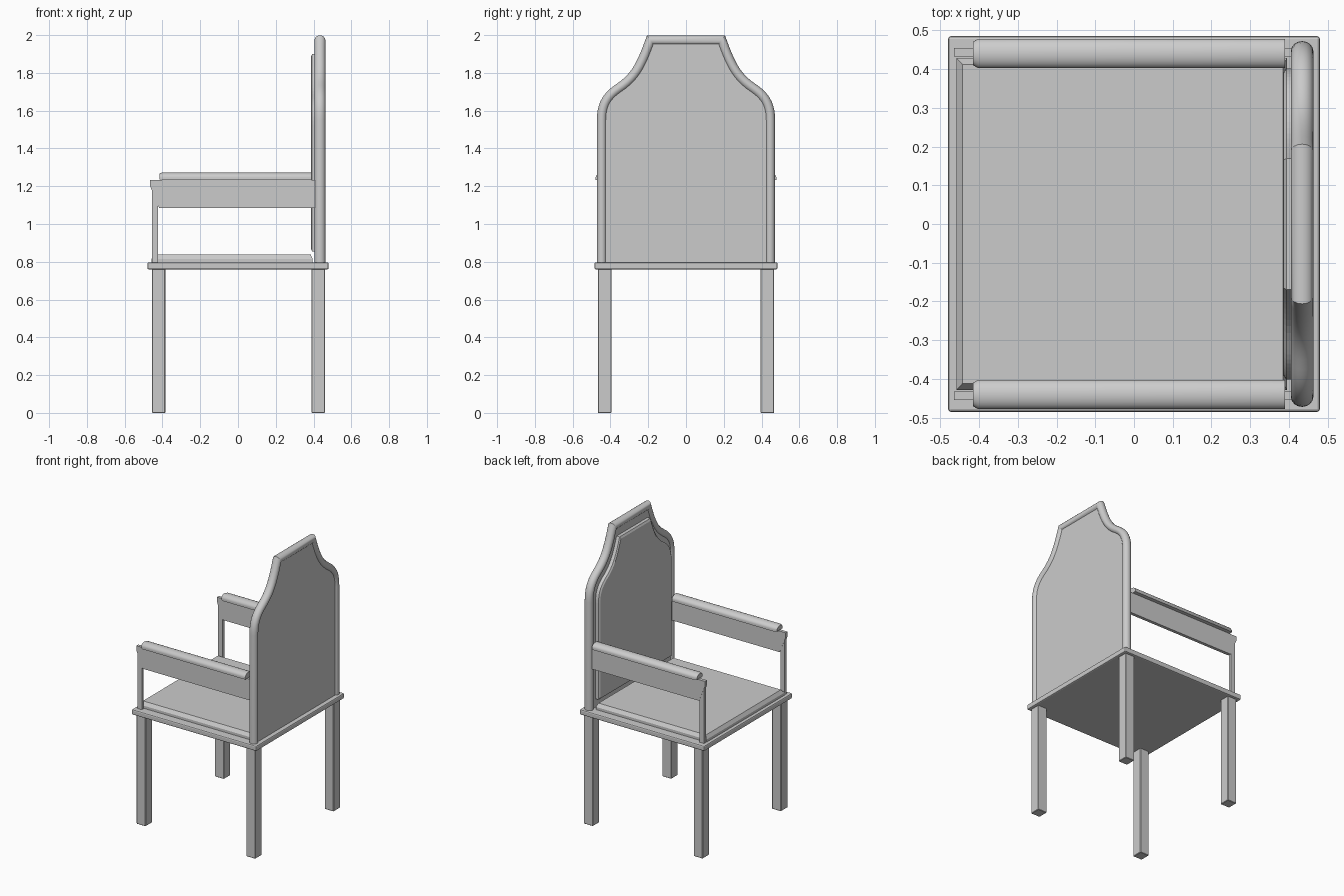
import bpy, bmesh, math
from mathutils import Vector

cube = bpy.data.objects.get("Cube")
if cube:
    bpy.data.objects.remove(cube, do_unlink=True)

grey = bpy.data.materials.new("plain_grey")
grey.use_nodes = True
grey.diffuse_color = (0.6, 0.6, 0.6, 1)
grey.node_tree.nodes["Principled BSDF"].inputs["Base Color"].default_value = (0.6, 0.6, 0.6, 1)


def finish(name, bm, bevel=0, segments=1, smooth=False):
    bmesh.ops.recalc_face_normals(bm, faces=bm.faces)
    mesh = bpy.data.meshes.new(name)
    bm.to_mesh(mesh)
    bm.free()
    obj = bpy.data.objects.new(name, mesh)
    bpy.context.collection.objects.link(obj)
    mesh.materials.append(grey)
    if bevel:
        mod = obj.modifiers.new("bevel", "BEVEL")
        mod.width, mod.segments = bevel, segments
    if smooth:
        bpy.ops.object.select_all(action="DESELECT")
        obj.select_set(True)
        bpy.context.view_layer.objects.active = obj
        bpy.ops.object.shade_smooth_by_angle(angle=math.radians(35))
    return obj


def loft(name, rings, **style):
    """Skin a row of equal-sized closed rings and cap both ends."""
    bm = bmesh.new()
    rows = [[bm.verts.new(p) for p in ring] for ring in rings]
    n = len(rows[0])
    for a, b in zip(rows, rows[1:]):
        for i in range(n):
            j = (i + 1) % n
            bm.faces.new((a[i], a[j], b[j], b[i]))
    bm.faces.new(rows[0])
    bm.faces.new(rows[-1])
    return finish(name, bm, **style)


def rect(x0, x1, half, z):
    return [(x0, -half, z), (x1, -half, z), (x1, half, z), (x0, half, z)]


def box(name, x0, x1, y0, y1, z0, z1, **style):
    return loft(name, [[(x0, y0, z), (x1, y0, z), (x1, y1, z), (x0, y1, z)]
                       for z in (z0, z1)], **style)


# Seat slab and cushion with sloping rim
box("seat_base", -0.48, 0.48, -0.485, 0.485, 0.76, 0.797, bevel=0.008, segments=2)
loft("seat_cushion", [rect(-0.458, 0.395, 0.428, 0.79), rect(-0.458, 0.395, 0.428, 0.815),
                      rect(-0.443, 0.385, 0.412, 0.838)])

# Legs, arm posts, arm boards and arm pads on both sides
for side, label in ((-1, "right"), (1, "left")):
    for x, place in ((-0.42, "front"), (0.425, "rear")):
        y = side * 0.431
        box(f"{place}_leg_{label}", x - 0.035, x + 0.035, y - 0.036, y + 0.036, 0, 0.765, bevel=0.003)
    y = side * 0.443
    box(f"arm_post_{label}", -0.456, -0.423, y - 0.01, y + 0.01, 0.79, 1.2)
    board = [(-0.465, 1.232), (-0.465, 1.2), (-0.418, 1.085), (0.41, 1.085), (0.41, 1.232)]
    loft(f"arm_board_{label}", [[(x, y + t, z) for x, z in board] for t in (-0.011, 0.011)])
    y = side * 0.44
    arch = [(0.038 * math.cos(a), 0.026 * math.sin(a))
            for a in (math.pi * i / 12 for i in range(13))]
    section = [(0.038, -0.013)] + arch + [(-0.038, -0.013)]
    loft(f"arm_pad_{label}", [[(x, y + s * u, 1.247 + s * v) for u, v in section]
                              for x, s in ((-0.415, 0.8), (-0.402, 1), (0.39, 1))], smooth=True)


# Outline of the backrest: straight sides, round shoulders, swept crown, flat top
def bezier(a, b, c, d, n=10):
    pts = []
    for i in range(n + 1):
        t = i / n
        pts.append(sum((Vector(p) * w for p, w in zip(
            (a, b, c, d), ((1 - t) ** 3, 3 * t * (1 - t) ** 2, 3 * t * t * (1 - t), t ** 3))),
            Vector((0, 0))))
    return pts


half = [Vector((0.446, 0.79))]
half += bezier((0.446, 1.55), (0.446, 1.64), (0.41, 1.68), (0.36, 1.715))
half += bezier((0.36, 1.715), (0.27, 1.775), (0.24, 1.83), (0.188, 1.973))[1:]
outline = half + [Vector((-p.x, p.y)) for p in reversed(half)]

# Mitred oval frame rail following the outline
rings = []
for i, p in enumerate(outline):
    before = (p - outline[i - 1]).normalized() if i else None
    after = (outline[i + 1] - p).normalized() if i + 1 < len(outline) else None
    before, after = before or after, after or before
    tangent = (before + after).normalized()
    normal = Vector((tangent.y, -tangent.x)) / max(tangent.dot(after), 0.5)
    ring = []
    for k in range(16):
        a = math.tau * k / 16
        q = p + normal * (0.026 * math.cos(a))
        ring.append((0.434 + 0.029 * math.sin(a), q.x, q.y))
    rings.append(ring)
loft("back_frame", rings, smooth=True)

# Recessed back panel inside the frame
loft("back_panel", [[(x, p.x, p.y) for p in outline] for x in (0.416, 0.45)])

# Smaller raised pad of the same shape with a chamfered front rim
def pad_ring(x, s):
    return [(x, p.x * s * 0.9, 1.378 + (p.y - 1.382) * s * 0.883) for p in outline]


loft("back_pad", [pad_ring(0.42, 1), pad_ring(0.393, 1), pad_ring(0.386, 0.975)])
